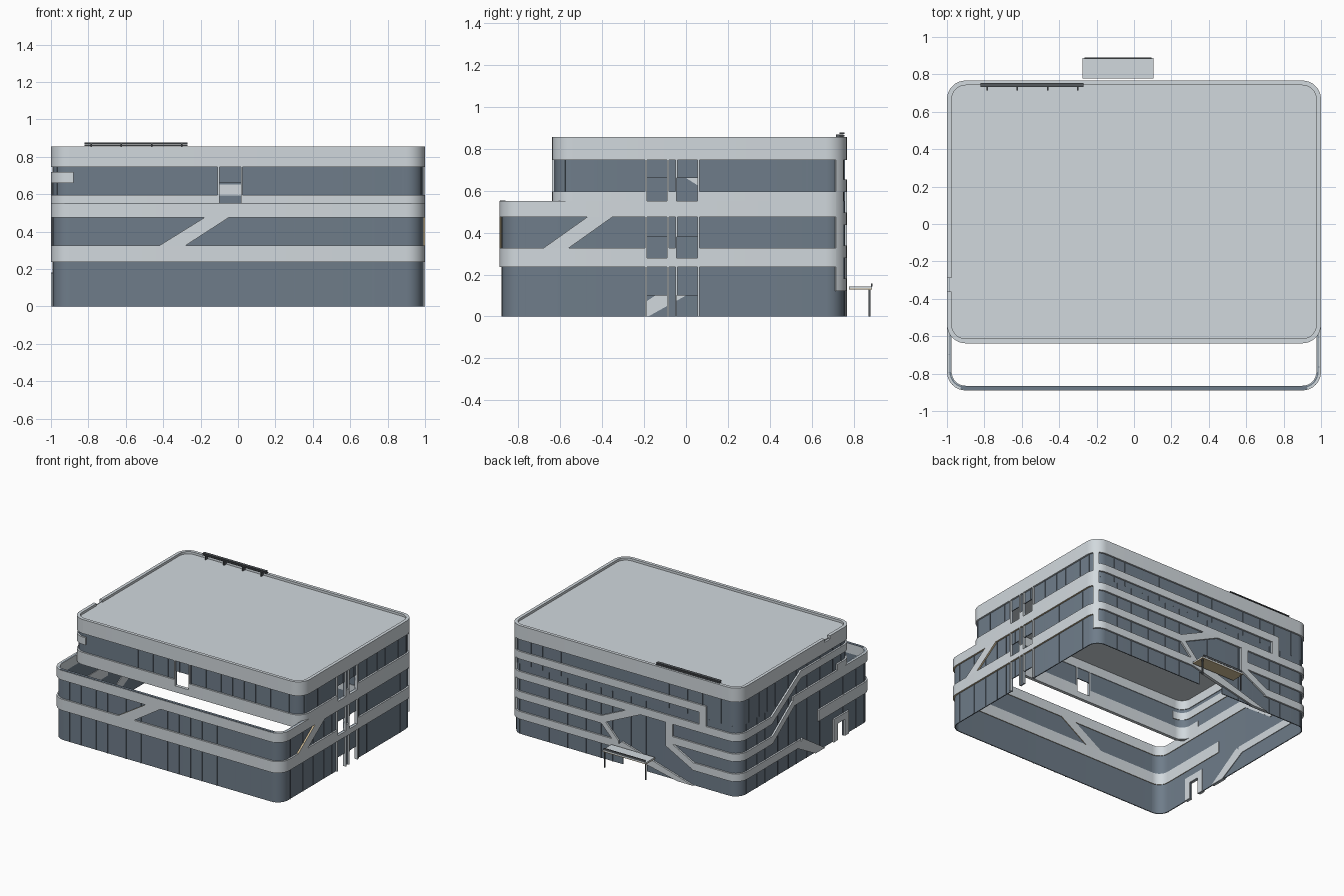
import bpy, bmesh, math, random
from mathutils import Vector

random.seed(4)
cube = bpy.data.objects.get("Cube")
if cube:
    bpy.data.objects.remove(cube)


def material(name, rgb):
    m = bpy.data.materials.new(name)
    m.use_nodes = True
    m.diffuse_color = (*rgb, 1)
    m.node_tree.nodes["Principled BSDF"].inputs["Base Color"].default_value = (*rgb, 1)
    return m


LIGHT = material("pale_grey_cladding", (0.64, 0.69, 0.725))
GLASS = material("blue_grey_glass", (0.158, 0.203, 0.253))
DARK = material("dark_metal", (0.09, 0.1, 0.11))
TAN = material("tan_soffit", (0.68, 0.54, 0.33))

parts = {}


def mesh_for(name, mat):
    if name not in parts:
        parts[name] = (bmesh.new(), mat)
    return parts[name][0]


def loft(bm, rings):
    """Skin a list of equal rings and cap both ends."""
    vs = [[bm.verts.new(p) for p in ring] for ring in rings]
    n = len(rings[0])
    for a, b in zip(vs, vs[1:]):
        for i in range(n):
            j = (i + 1) % n
            bm.faces.new((a[i], a[j], b[j], b[i]))
    bm.faces.new(vs[0])
    bm.faces.new(vs[-1][::-1])


def box(name, mat, lo, hi):
    rings = [[(x, lo[1], lo[2]), (x, hi[1], lo[2]), (x, hi[1], hi[2]), (x, lo[1], hi[2])]
             for x in (lo[0], hi[0])]
    loft(mesh_for(name, mat), rings)


RAD, BACK = 0.1, 0.767
ARC = RAD * math.pi / 2


class Wall:
    """Rounded rectangular wall line, measured by distance along it."""

    def __init__(self, y0):
        self.y0, self.h = y0, BACK - y0 - 2 * RAD
        self.length = 3.6 + 4 * ARC + 2 * self.h
        self.holes, self.stops = [], []
        start = 0
        for side in (1.8, self.h, 1.8, self.h):
            start += side
            self.stops += [start + ARC * i / 8 for i in range(9)]
            start += ARC
        self.stops += [s + self.length for s in self.stops]

    def front(self, x):
        return x + 0.9

    def right(self, y):
        return 1.8 + ARC + y - self.y0 - RAD

    def back(self, x):
        return 1.8 + 2 * ARC + self.h + 0.9 - x

    def left(self, y):
        return 3.6 + 3 * ARC + self.h + BACK - RAD - y

    def point(self, s, off, z):
        s %= self.length
        pos = Vector((-0.9, self.y0 + RAD))
        turn = Vector((0, -1))
        for side in (1.8, self.h, 1.8, self.h):
            along = Vector((-turn.y, turn.x))
            if s <= side:
                pos += along * s
                break
            pos += along * side
            s -= side
            if s < ARC:
                a = s / RAD
                turn = turn * math.cos(a) + along * math.sin(a)
                break
            s -= ARC
            turn = along
        pos += turn * (RAD - off)
        return (pos.x, pos.y, z)

    def hole(self, a, b, z0, z1):
        for k in (0, self.length):
            self.holes.append((a + k, b + k, z0, z1))

    def strip(self, name, mat, a, b, z0, z1, o0=0.0, o1=0.025):
        """Level strip that follows the wall and leaves the openings free."""
        if b - a < 1e-4 or z1 - z0 < 1e-4:
            return
        for ha, hb, h0, h1 in self.holes:
            if ha < b - 1e-4 and hb > a + 1e-4 and h0 < z1 - 1e-4 and h1 > z0 + 1e-4:
                l, r = max(a, ha), min(b, hb)
                for part in ((a, l, z0, z1), (r, b, z0, z1), (l, r, z0, h0), (l, r, h1, z1)):
                    self.strip(name, mat, *part, o0, o1)
                return
        marks = [a] + [s for s in self.stops if a + 1e-4 < s < b - 1e-4] + [b]
        loft(mesh_for(name, mat), [[self.point(s, o, z) for o, z in
                                    ((o0, z0), (o0, z1), (o1, z1), (o1, z0))] for s in marks])

    def panel(self, name, *corners):
        """Slanted cladding on a flat side."""
        loft(mesh_for(name, LIGHT), [[self.point(s, o, z) for s, z in corners] for o in (0, 0.025)])

    def slant(self, name, a, za, b, zb, t=0.06):
        self.panel(name, (a, za), (b, zb), (b, zb + t), (a, za + t))


low, up = Wall(-0.89), Wall(-0.638)
TERRACE, TOP, HEAD = 0.55, 0.856, 0.746

# Openings: paired side doors on three floors, terrace door, left door, back door
for y0, y1 in ((-0.185, -0.09), (-0.045, 0.055)):
    low.hole(low.right(y0), low.right(y1), 0, 0.1)
    low.hole(low.right(y0), low.right(y1), 0.28, 0.38)
    up.hole(up.right(y0), up.right(y1), TERRACE, 0.66)
up.hole(up.front(-0.1), up.front(0.015), TERRACE, 0.66)
up.hole(up.left(-0.29), up.left(-0.36), 0.83, TOP)
low.hole(low.left(-0.46), low.left(-0.54), 0, 0.13)
low.hole(low.back(0.02), low.back(-0.19), 0, 0.1)

# Glass walls with thin upright fins
for wall, z0, z1, name in ((low, 0, TERRACE, "lower"), (up, TERRACE, TOP - 0.01, "upper")):
    wall.strip(name + "_glass", GLASS, 0, wall.length, z0, z1, 0.013, 0.02)
    s = 0.05
    while s < wall.length - 0.03:
        wall.strip(name + "_glass_fins", GLASS, s, s + 0.004, z0, z1, 0.009, 0.019)
        s += random.choice((0.1, 0.13, 0.16))

# Main level bands of front and sides
full = low.length
band = "cladding_bands"
side_end = low.right(0.72)
up.strip("parapet", LIGHT, 0, up.length, HEAD, TOP)
low.strip(band, LIGHT, low.left(0.1), full + side_end, 0.475, TERRACE)
low.strip(band, LIGHT, low.left(-0.22), full + side_end, 0.237, 0.326)
up.strip("terrace_band", LIGHT, up.left(-0.45), up.length + up.right(0.72), 0.5, 0.597)
up.strip(band, LIGHT, up.left(0), up.length + up.front(-0.88), 0.66, 0.718)
low.strip("terrace_wall_cap", GLASS, full - 0.03, full + 1.83, TERRACE, TERRACE + 0.003, 0.003)

# Slanted links on front and right
low.panel("front_slant", (low.front(-0.42), 0.326), (low.front(-0.28), 0.326),
          (low.front(-0.05), 0.475), (low.front(-0.18), 0.475))
low.panel("right_slant", (low.right(-0.68), 0.326), (low.right(-0.56), 0.326),
          (low.right(-0.35), 0.475), (low.right(-0.47), 0.475))

# Back bands: rows rise evenly
rows = [0.122 + 0.157 * i for i in range(4)]
T = 0.06
corner = low.right(BACK - RAD) + ARC * 0.33
for z, end in zip(rows, (0.05, 0.2, -0.71, -0.71)):
    low.strip("back_bands", LIGHT, corner, low.back(end), z, z + T)
low.strip("back_corner_strip", LIGHT, corner, corner + ARC * 0.3, rows[0], HEAD)
low.strip("back_bands", LIGHT, low.back(-0.65), low.back(-0.71), rows[2], rows[3])
low.slant("back_slants", low.back(0.2), rows[1], low.back(0.05), rows[0])
low.panel("back_slants", (low.back(0.09), rows[0]), (low.back(-0.46), 0),
          (low.back(-0.6), 0), (low.back(0.02), rows[0] + T))
low.slant("back_slants", low.back(0.2), rows[1], low.back(-0.14), rows[2])

# Bands that wrap the back corner to the left side
for z, start, end in zip(rows, (-0.58, -0.4, -0.38), (0.0, 0.35, 0.36)):
    low.strip("wrapped_bands", LIGHT, low.back(start), low.left(end), z, z + T)
low.strip("wrapped_bands", LIGHT, low.back(-0.36), low.back(-0.42), 0.26, rows[2] + T)
low.slant("back_slants", low.back(-0.36), 0.25, low.back(-0.6), rows[0])
low.slant("left_slants", low.left(0.36), rows[2], low.left(0), 0.66)
low.slant("left_slants", low.left(0.35), rows[1], low.left(0.08), 0.475)
low.panel("left_slants", (low.left(0.04), rows[0]), (low.left(-0.18), 0),
          (low.left(-0.3), 0), (low.left(-0.02), rows[0] + T))

# Door frames
for y in (-0.19, -0.085, -0.045, 0.06):
    for w, z0, z1 in ((low, 0, TERRACE), (up, TERRACE, HEAD)):
        w.strip("side_door_frames", LIGHT, w.right(y) - 0.005, w.right(y) + 0.005, z0, z1)
for x in (-0.105, 0.02):
    up.strip("terrace_door_frame", LIGHT, up.front(x) - 0.005, up.front(x) + 0.005, TERRACE, HEAD)
for y in (-0.43, -0.57):
    low.strip("left_door_frame", LIGHT, low.left(y) - 0.025, low.left(y) + 0.025, 0, 0.18)
low.strip("left_door_frame", LIGHT, low.left(-0.43), low.left(-0.57), 0.13, 0.18)

# Roof slab
outline = [0] + [s for s in up.stops if s < up.length - 1e-4]
loft(mesh_for("roof", LIGHT), [[up.point(s, 0.015, z) for s in outline] for z in (0.818, 0.838)])

# Back entrance canopy
box("canopy", LIGHT, (-0.275, 0.778, 0.133), (0.103, 0.888, 0.142))
box("canopy_soffit", TAN, (-0.275, 0.778, 0.128), (0.103, 0.888, 0.133))
box("canopy_lip", DARK, (-0.265, 0.882, 0.142), (0.093, 0.89, 0.158))
for x in (-0.268, 0.09):
    box("canopy_posts", DARK, (x, 0.871, 0), (x + 0.008, 0.879, 0.13))

# Roof rail with brackets
for z in (0.858, 0.87):
    box("roof_rail", DARK, (-0.82, 0.732, z), (-0.27, 0.755, z + 0.007))
for x in (-0.785, -0.625, -0.46, -0.3):
    box("roof_rail_brackets", DARK, (x - 0.004, 0.715, 0.838), (x + 0.004, 0.75, 0.868))

# Turn every collected mesh into an object; soffits and slanted rims are tan
for name, (bm, mat) in parts.items():
    bmesh.ops.recalc_face_normals(bm, faces=bm.faces)
    for f in bm.faces:
        under = name == band and f.normal.z < -0.5
        rim = name in ("front_slant", "right_slant") and abs(f.normal.z) > 0.3
        f.material_index = int(under or rim)
    me = bpy.data.meshes.new(name)
    bm.to_mesh(me)
    bm.free()
    me.materials.append(mat)
    if name in (band, "front_slant", "right_slant"):
        me.materials.append(TAN)
    ob = bpy.data.objects.new(name, me)
    bpy.context.collection.objects.link(ob)
    bpy.ops.object.select_all(action="DESELECT")
    ob.select_set(True)
    bpy.context.view_layer.objects.active = ob
    bpy.ops.object.shade_smooth_by_angle(angle=math.radians(30))
